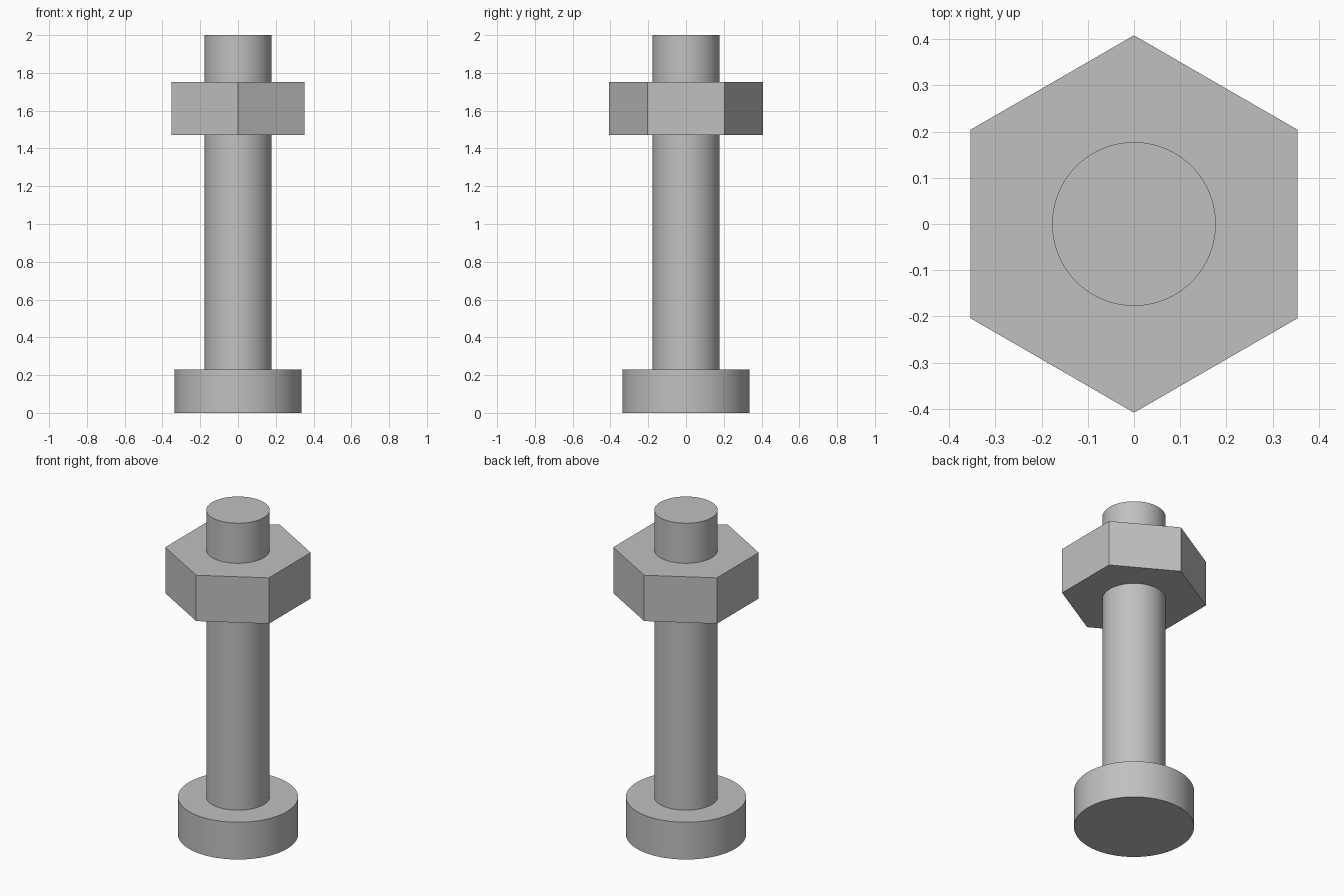
import bpy
import bmesh
import math

if "Cube" in bpy.data.objects:
    bpy.data.objects.remove(bpy.data.objects["Cube"])

steel = bpy.data.materials.new("steel_grey")
steel.diffuse_color = (0.53, 0.53, 0.53, 1.0)
steel.use_nodes = True
steel.node_tree.nodes["Principled BSDF"].inputs["Base Color"].default_value = steel.diffuse_color


def prism(name, radius, z0, z1, sides, smooth=False):
    """Upright capped prism with its first corner on the +y axis."""
    bm = bmesh.new()
    ring = [bm.verts.new((-radius * math.sin(math.tau * i / sides),
                          radius * math.cos(math.tau * i / sides), z0))
            for i in range(sides)]
    base = bm.faces.new(ring)
    top = bmesh.ops.extrude_face_region(bm, geom=[base], use_keep_orig=True)
    verts = [v for v in top["geom"] if isinstance(v, bmesh.types.BMVert)]
    bmesh.ops.translate(bm, verts=verts, vec=(0, 0, z1 - z0))
    bmesh.ops.recalc_face_normals(bm, faces=bm.faces)
    mesh = bpy.data.meshes.new(name)
    bm.to_mesh(mesh)
    bm.free()
    mesh.materials.append(steel)
    obj = bpy.data.objects.new(name, mesh)
    bpy.context.collection.objects.link(obj)
    if smooth:
        bpy.ops.object.select_all(action='DESELECT')
        obj.select_set(True)
        bpy.context.view_layer.objects.active = obj
        bpy.ops.object.shade_smooth_by_angle(angle=math.radians(30))
    return obj


# Round head at the bottom, shank standing on it, hexagonal nut near the top
prism("bolt_head", 0.336, 0.0, 0.23, 96, smooth=True)
prism("bolt_shank", 0.177, 0.23, 2.0, 96, smooth=True)
prism("hex_nut", 0.408, 1.47, 1.753, 6)
